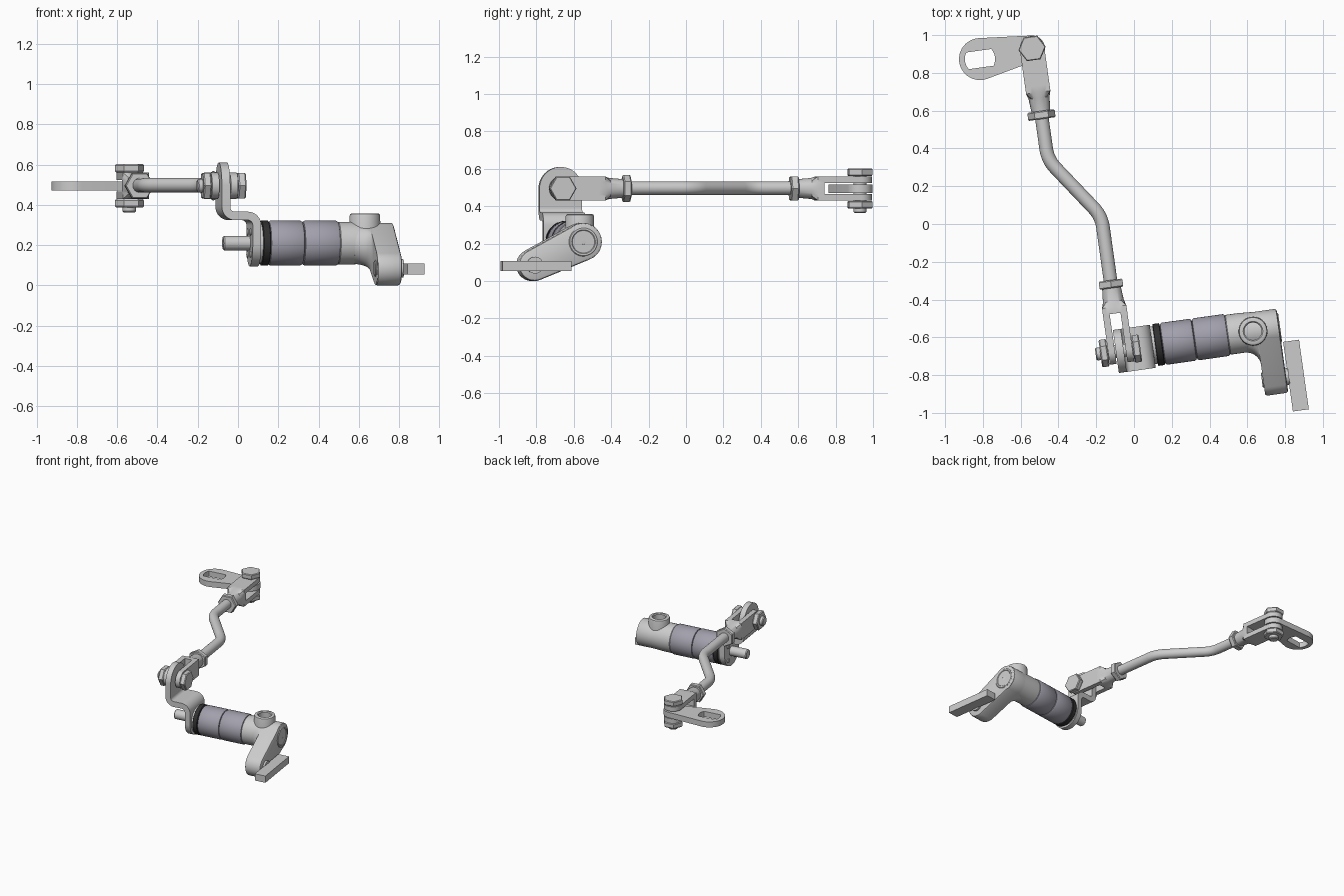
import bpy, bmesh
from math import cos, sin, pi, radians, acos, atan2
from mathutils import Matrix, Vector

if "Cube" in bpy.data.objects:
    bpy.data.objects.remove(bpy.data.objects["Cube"])

TURN = Matrix.Rotation(radians(8), 4, 'Z')   # whole linkage sits 8 degrees off the axes


def ring(axis, pos, pts):
    f = {'x': lambda p, q: (pos, p, q), 'y': lambda p, q: (p, pos, q), 'z': lambda p, q: (p, q, pos)}[axis]
    return [f(p, q) for p, q in pts]


def circle(r, c=(0, 0), n=40, rot=0.0):
    return [(c[0] + r * cos(2 * pi * i / n + rot), c[1] + r * sin(2 * pi * i / n + rot)) for i in range(n)]


def prism(axis, lo, hi, pts):
    return [ring(axis, lo, pts), ring(axis, hi, pts)]


def lathe(axis, profile, c=(0, 0), n=40, rot=0.0):
    return [ring(axis, pos, circle(r, c, n, rot)) for pos, r in profile]


def hexa(axis, lo, hi, c=(0, 0), r=0.073, rot=0.0):
    return lathe(axis, [(lo, r * .93), (lo + .006, r), (hi - .006, r), (hi, r * .93)], c, 6, rot)


def rect(p0, p1, q0, q1):
    return [(p0, q0), (p1, q0), (p1, q1), (p0, q1)]


def capsule(c0, r0, c1, r1, n=24):
    # outline around two circles
    dx, dy = c1[0] - c0[0], c1[1] - c0[1]
    phi, al = atan2(dy, dx), acos((r0 - r1) / (dx * dx + dy * dy) ** .5)
    out = []
    for c, r, s, e in ((c1, r1, phi - al, phi + al), (c0, r0, phi + al, phi + 2 * pi - al)):
        out += [(c[0] + r * cos(s + (e - s) * i / n), c[1] + r * sin(s + (e - s) * i / n)) for i in range(n + 1)]
    return out


def u_shape(c, r, q_end, n=28):
    # half disc running straight to q_end
    s = 1 if q_end < c[1] else -1
    return [(c[0] + r * cos(pi * i / n), c[1] + s * r * sin(pi * i / n)) for i in range(n + 1)] + \
           [(c[0] - r, q_end), (c[0] + r, q_end)]


def build(name, lofts, M=Matrix(), color=None):
    bm = bmesh.new()
    for rings in lofts:
        vs = [[bm.verts.new(M @ Vector(p)) for p in r] for r in rings]
        n = len(vs[0])
        for a, b in zip(vs, vs[1:]):
            for i in range(n):
                bm.faces.new((a[i], a[(i + 1) % n], b[(i + 1) % n], b[i]))
        bm.faces.new(vs[0][::-1])
        bm.faces.new(vs[-1])
    bmesh.ops.recalc_face_normals(bm, faces=bm.faces)
    me = bpy.data.meshes.new(name)
    bm.to_mesh(me)
    bm.free()
    ob = bpy.data.objects.new(name, me)
    bpy.context.collection.objects.link(ob)
    ob.matrix_world = TURN
    if color:
        m = bpy.data.materials.new(name)
        m.diffuse_color = (*color, 1)
        m.use_nodes = True
        m.node_tree.nodes["Principled BSDF"].inputs["Base Color"].default_value = m.diffuse_color
        me.materials.append(m)
    smooth(ob)
    return ob


def smooth(ob):
    bpy.ops.object.select_all(action='DESELECT')
    ob.select_set(True)
    bpy.context.view_layer.objects.active = ob
    bpy.ops.object.shade_smooth_by_angle(angle=radians(32))


# clevis: fork, neck, lock nut and cross bolt; eye at origin, rod leaves toward -y
def clevis(name, M, hex_rot):
    sq = []
    for p, q in circle(1):
        k = .065 / max(abs(p), abs(q))
        sq.append((p * k, q * k))
    u = u_shape((0, 0), .065, -.2)
    build(name + "_fork", [
        prism('z', .029, .065, u), prism('z', -.065, -.029, u),
        [ring('y', -.2, sq), ring('y', -.235, sq), ring('y', -.265, circle(.056)),
         ring('y', -.335, circle(.05))]], M)
    build(name + "_lock_nut", [hexa('y', -.378, -.335)], M)
    build(name + "_bolt", [
        hexa('z', .067, .107, rot=hex_rot), hexa('z', -.107, -.067, rot=hex_rot),
        lathe('z', [(-.132, .028), (-.126, .034), (.068, .034)])], M)


clevis("upper_clevis", Matrix.Translation((-.405, .996, .495)), 0)
flip = Matrix.Translation((-.165, -.655, .495)) @ Matrix.Rotation(pi, 4, 'X') @ Matrix.Rotation(pi / 2, 4, 'Y')
flip = Matrix.Translation((-.165, -.655, .495)) @ Matrix.Rotation(pi, 4, 'Z') @ Matrix.Rotation(-pi / 2, 4, 'Y')
clevis("lower_clevis", flip, pi / 2)

# cranked rod: swept circle with rounded bends
path = [Vector(p) for p in ((-.405, .7), (-.405, .4), (-.165, .065), (-.165, -.34))]
pts = [path[0]]
for a, b, c in zip(path, path[1:], path[2:]):
    s, e = b + (a - b).normalized() * .06, b + (c - b).normalized() * .06
    pts += [s * (1 - t) ** 2 + b * 2 * t * (1 - t) + e * t * t for t in [i / 8 for i in range(9)]]
pts.append(path[-1])
rings = []
for i, p in enumerate(pts):
    t = (pts[min(i + 1, len(pts) - 1)] - pts[max(i - 1, 0)]).normalized()
    rings.append([(p.x - t.y * u, p.y + t.x * u, .497 + v) for u, v in circle(.036, n=28)])
build("cranked_rod", [rings])

# slotted lever
lever = build("slotted_lever", [prism('z', .472, .515, capsule((-.686, .978), .111, (-.405, .996), .068))])
slot = [(-.686 + sx * .08 * cos(t), .978 + .08 * sin(t)) for sx, s in ((1, 1), (-1, -1))
        for t in [s * radians(-34 + 68 * i / 10) for i in range(11)]]
cutter = build("slot_cutter", [prism('z', .4, .6, slot)])
mod = lever.modifiers.new("slot", 'BOOLEAN')
mod.operation, mod.object, mod.solver = 'DIFFERENCE', cutter, 'EXACT'
bpy.context.view_layer.objects.active = lever
bpy.ops.object.modifier_apply(modifier="slot")
bpy.data.objects.remove(cutter)
smooth(lever)

# stepped bracket: eye plate, bent strip, lower flange
B = -.655
T = .021
line = [((-.168, .41), (1, 0))]
for cx, cz, a0, a1, s in ((-.123, .39, 180, 270, -1), (-.058, .3, 90, 0, 1)):
    for i in range(9):
        t = radians(a0 + (a1 - a0) * i / 8)
        d = (cos(t), sin(t))
        line.append(((cx + .045 * d[0], cz + .045 * d[1]), (s * d[0], s * d[1])))
line.append(((-.013, .28), (1, 0)))
strip = [(p[0] + T * d[0], p[1] + T * d[1]) for p, d in line] + \
        [(p[0] - T * d[0], p[1] - T * d[1]) for p, d in reversed(line)]
build("stepped_bracket", [
    prism('x', -.168 - T, -.168 + T, u_shape((B, .495), .115, .41)),
    prism('y', B - .115, B + .115, strip),
    prism('x', -.013 - T, -.013 + T, u_shape((B, .21), .115, .28))])

# spindle, flange screws and washer behind the bracket
AX = (-.65, .21)
build("spindle", [lathe('x', [(-.167, .03), (-.161, .036), (.03, .036)], AX)])
build("flange_screws", [lathe('x', [(-.04, .016), (-.03, .018)], c, 16) for c in circle(.078, AX, 4, pi / 4)])
build("washer", [lathe('x', [(.008, .1), (.026, .1)], AX)])

# seal ring and two sleeves
build("seal_ring", [lathe('x', [(.022, .107), (.025, .112), (.056, .112), (.06, .107)], AX, 56)], color=(.03, .03, .03))


def sleeve(name, lo, hi):
    r = .112
    prof = [(lo, r - .014), (lo + .003, r - .005), (lo + .012, r), (hi - .012, r), (hi - .003, r - .005), (hi, r - .014)]
    build(name, [lathe('x', prof, AX, 56)], color=(.36, .35, .41))


sleeve("sleeve_inner", .06, .231)
sleeve("sleeve_outer", .231, .41)

# housing body with end cap
build("housing_body", [lathe('x', [(.405, .098), (.412, .106), (.48, .106), (.56, .101), (.68, .1)], AX, 56)])
build("end_cap", [lathe('x', [(.67, .078), (.686, .078), (.69, .074), (.69, .064), (.686, .06), (.686, .014),
                              (.676, .012)], AX)])

# hollow boss on top of the housing
build("top_boss", [lathe('z', [(.22, .078), (.345, .076), (.354, .073), (.358, .066), (.358, .052),
                               (.352, .046), (.30, .046)], (.545, -.65))])

# swing arm blending out of the housing
END = (-.913, .085)


def arm_section(a, f, shrink=0.0):
    c = (AX[0] + (END[0] - AX[0]) * f, AX[1] + (END[1] - AX[1]) * f)
    return ring('x', a, capsule(AX, .101 - shrink, c, .101 - .016 * f - shrink))


arm = [arm_section(.482 + .08 * sin(t), .02 + .3 * (1 - cos(t))) for t in [pi / 2 * i / 8 for i in range(9)]]
arm += [arm_section(.562, .965), arm_section(.566, .988), arm_section(.576, 1),
        arm_section(.672, 1), arm_section(.681, 1, .004), arm_section(.685, 1, .012)]
build("swing_arm", [arm])

# pivot pin and foot bar
build("pivot_pin", [lathe('x', [(.555, .036), (.558, .04), (.7, .045)], END)])
build("foot_bar", [prism('z', .055, .108, rect(.695, .78, -1.1, -.728))])
